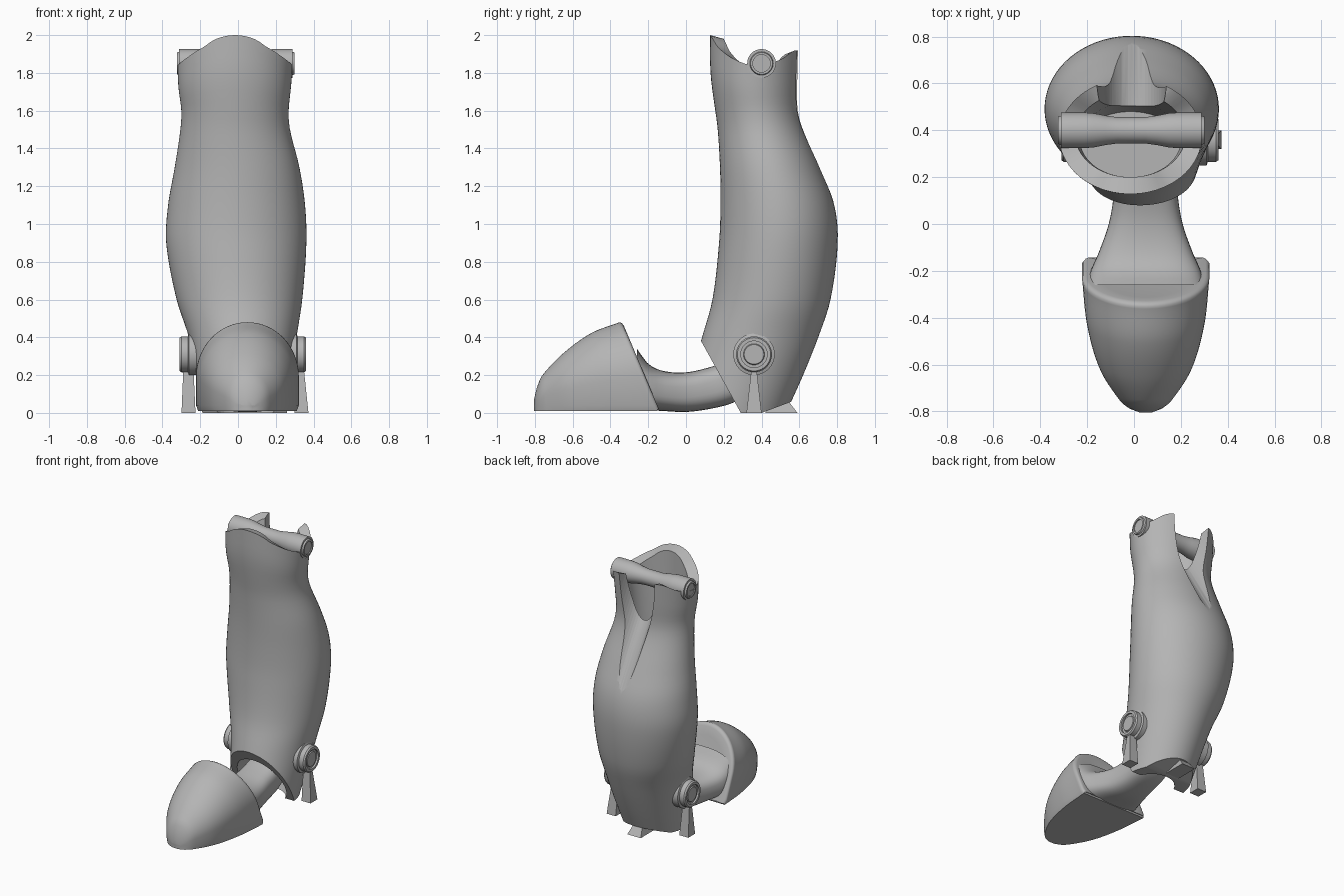
import bpy
import bmesh
from math import sin, cos, pi, radians
from mathutils import Vector

if "Cube" in bpy.data.objects:
    bpy.data.objects.remove(bpy.data.objects["Cube"])

GREY = (0.46, 0.46, 0.46, 1)
grey = bpy.data.materials.new("plain grey")
grey.use_nodes = True
grey.diffuse_color = GREY
grey.node_tree.nodes["Principled BSDF"].inputs["Base Color"].default_value = GREY


def sample(rows, key):
    """Smooth interpolation of a small table sorted by its first column."""
    key = min(max(key, rows[0][0]), rows[-1][0])
    last = len(rows) - 1
    i = 0
    while i < last - 1 and key > rows[i + 1][0]:
        i += 1
    step = rows[i + 1][0] - rows[i][0]
    t = (key - rows[i][0]) / step

    def slope(j, c):
        a, b = rows[max(j - 1, 0)], rows[min(j + 1, last)]
        return (b[c] - a[c]) / (b[0] - a[0]) * step

    result = []
    for c in range(1, len(rows[0])):
        p, q = rows[i][c], rows[i + 1][c]
        m, n = slope(i, c), slope(i + 1, c)
        a = m + n - 2 * (q - p)
        b = 3 * (q - p) - 2 * m - n
        result.append(((a * t + b) * t + m) * t + p)
    return result


def spread(start, end, count):
    return [start + (end - start) * i / (count - 1) for i in range(count)]


def loft_mesh(rings):
    bm = bmesh.new()
    loops = [[bm.verts.new(p) for p in ring] for ring in rings]
    for a, b in zip(loops, loops[1:]):
        for i in range(len(a)):
            j = (i + 1) % len(a)
            bm.faces.new((a[i], a[j], b[j], b[i]))
    bm.faces.new(loops[0][::-1])
    bm.faces.new(loops[-1])
    bmesh.ops.recalc_face_normals(bm, faces=bm.faces)
    return bm


def finish(name, bm, angle=40):
    mesh = bpy.data.meshes.new(name)
    bm.to_mesh(mesh)
    bm.free()
    mesh.materials.append(grey)
    obj = bpy.data.objects.new(name, mesh)
    bpy.context.collection.objects.link(obj)
    smooth(obj, angle)
    return obj


def activate(obj):
    bpy.ops.object.select_all(action="DESELECT")
    obj.select_set(True)
    bpy.context.view_layer.objects.active = obj


def smooth(obj, angle):
    activate(obj)
    bpy.ops.object.shade_smooth_by_angle(angle=radians(angle))


def cut(obj, cutter):
    cutter.hide_render = True
    mod = obj.modifiers.new("cut", "BOOLEAN")
    mod.operation = "DIFFERENCE"
    mod.solver = "EXACT"
    mod.object = cutter
    activate(obj)
    bpy.ops.object.modifier_apply(modifier=mod.name)
    bpy.data.objects.remove(cutter)


def lathe(name, y, z, profile, sides=40):
    """Turn (x, radius) pairs around an axis parallel to x."""
    turns = [2 * pi * i / sides for i in range(sides)]
    rings = [[(x, y + r * cos(a), z + r * sin(a)) for a in turns] for x, r in profile]
    return finish(name, loft_mesh(rings), 30)


def frustum(name, low, high, top):
    """Tapered block: low and high are (x0, x1, y0, y1) at the floor and at top."""
    rings = []
    for (a, b, c, d), z in ((low, 0), (high, top)):
        rings.append([(a, c, z), (b, c, z), (b, d, z), (a, d, z)])
    return finish(name, loft_mesh(rings), 20)


# Shin shell: height, right edge, left edge, front, back
SHELL = [(0, -.19, .26, -.02, .53), (.2, -.22, .285, .03, .62),
         (.4, -.26, .31, .085, .7), (.6, -.325, .34, .14, .765),
         (.9, -.38, .362, .175, .803), (1.1, -.37, .355, .183, .785),
         (1.3, -.335, .325, .18, .71), (1.5, -.305, .275, .168, .628),
         (1.6, -.3, .268, .155, .605), (1.75, -.315, .28, .13, .612),
         (1.9, -.32, .29, .128, .622)]
RIM = [(.128, 2), (.145, 1.975), (.17, 1.935), (.25, 1.875),
       (.36, 1.84), (.5, 1.87), (.58, 1.92), (.622, 1.9)]
SIDES = 72
COLLAR = 1.6


def oval(x0, x1, y0, y1):
    turns = [2 * pi * i / SIDES for i in range(SIDES)]
    return [((x0 + x1) / 2 + (x1 - x0) / 2 * cos(a),
             (y0 + y1) / 2 + (y1 - y0) / 2 * sin(a)) for a in turns]


rings = []
for z in spread(0, 1.9, 45):
    stretch = max(z - COLLAR, 0) / (1.9 - COLLAR)
    rings.append([(x, y, min(z, COLLAR) + stretch * (sample(RIM, y)[0] - COLLAR))
                  for x, y in oval(*sample(SHELL, z))])
# rim thickness and the well inside the collar
rim = rings[-1]
inner = oval(-.25, .22, .2, .56)
rings.append([(x, y, p[2] - .02) for (x, y), p in zip(inner, rim)])
for z, back in ((1.7, .52), (1.4, .48)):
    rings.append([(x, y, z) for x, y in oval(-.23, .2, .2, back)])
bm = loft_mesh(rings)
# slanted trims over the instep and under the heel
for point, normal in (((0, .29, 0), (0, -.38, -.21)), ((0, .4, 0), (0, .06, -.16))):
    geom = bm.verts[:] + bm.edges[:] + bm.faces[:]
    done = bmesh.ops.bisect_plane(bm, geom=geom, plane_co=point, plane_no=normal,
                                  clear_outer=True)
    edges = [e for e in done["geom_cut"] if isinstance(e, bmesh.types.BMEdge)]
    bmesh.ops.edgeloop_fill(bm, edges=edges)
bmesh.ops.recalc_face_normals(bm, faces=bm.faces)
shell = finish("shin_shell", bm)

# Sloping groove down the calf
tilt = .555
along = Vector((0, sin(tilt), -cos(tilt)))
out = Vector((0, cos(tilt), sin(tilt)))
middle = Vector((-.01, .48, 1.62)) + along * .3 + out * .3
bpy.ops.mesh.primitive_cylinder_add(vertices=64, radius=1, depth=1.2,
                                    location=middle, rotation=(tilt, 0, 0))
groove = bpy.context.object
groove.scale = (.15, .3, 1)
cut(shell, groove)

# Hollow for the ankle
bpy.ops.mesh.primitive_uv_sphere_add(segments=40, ring_count=20, radius=1,
                                     location=(.04, .22, .12))
hollow = bpy.context.object
hollow.scale = (.19, .2, .22)
cut(shell, hollow)
smooth(shell, 40)

# Toe cap: base position, half width, height, backward lean of the section
TOE = [(-.805, .025, .07, 0), (-.79, .065, .13, .01), (-.75, .11, .2, .05),
       (-.6, .195, .315, .16), (-.38, .25, .42, .3), (-.15, .272, .48, .42)]
CENTRE = .05


def toe_ring(y, half, height, lean, floor=.01):
    points = [(half * cos(a), height * (.4 + .6 * sin(a))) for a in spread(0, pi, 33)]
    points += [(-half, floor + .03), (-half * .96, floor),
               (half * .96, floor), (half, floor + .03)]
    return [(CENTRE + x, y - lean * z, z) for x, z in points]


rings = [toe_ring(y, *sample(TOE, y)) for y in spread(-.805, -.15, 40)]
# rounded edge and shallow dish at the back
for y, half, height in ((-.14, .267, .475), (-.135, .255, .46), (-.145, .2, .4)):
    rings.append(toe_ring(y, half, height, .42, .02))
finish("toe_cap", loft_mesh(rings), 50)

# Ankle bridge: position, half width, underside, top
ANKLE = [(-.26, .25, .02, .34), (-.2, .235, .015, .26), (-.12, .2, .01, .222),
         (0, .158, .005, .215), (.12, .137, .02, .24), (.24, .13, .05, .28),
         (.34, .11, .1, .29)]


def rounded(value):
    return abs(value) ** .7 * (1 if value > 0 else -1)


rings = []
for y in spread(-.26, .34, 24):
    half, low, high = sample(ANKLE, y)
    rings.append([(CENTRE + half * rounded(cos(a)), y,
                   (low + high) / 2 + (high - low) / 2 * rounded(sin(a)))
                  for a in [2 * pi * i / 40 for i in range(40)]])
finish("ankle_bridge", loft_mesh(rings), 50)

# Waisted knee pin with stepped ends
half_pin = [(.06, .056), (.11, .063), (.16, .073), (.2, .076), (.3, .076),
            (.3, .062), (.312, .058), (.312, .046), (.304, .046)]
pin = [(-x, r) for x, r in reversed(half_pin)] + half_pin
lathe("knee_pin", .4, 1.85, [(x - .012, r) for x, r in pin])

# Ankle bosses and the tapered struts beneath them
boss = [(.17, .11), (.285, .11), (.29, .095), (.325, .095), (.335, .088),
        (.335, .07), (.322, .07), (.322, .056), (.33, .052)]
for side, label in ((1, "left"), (-1, "right")):
    lathe(label + "_ankle_boss", .36, .31, [(.025 + side * x, r) for x, r in boss])
    low = sorted(.037 + side * x for x in (.262, .336))
    high = sorted(.03 + side * x for x in (.265, .32))
    frustum(label + "_strut", (*low, .32, .4), (*high, .345, .375), .22)

# Heel spur
frustum("heel_spur", (-.04, .07, .42, .59), (-.02, .05, .45, .54), .065)
